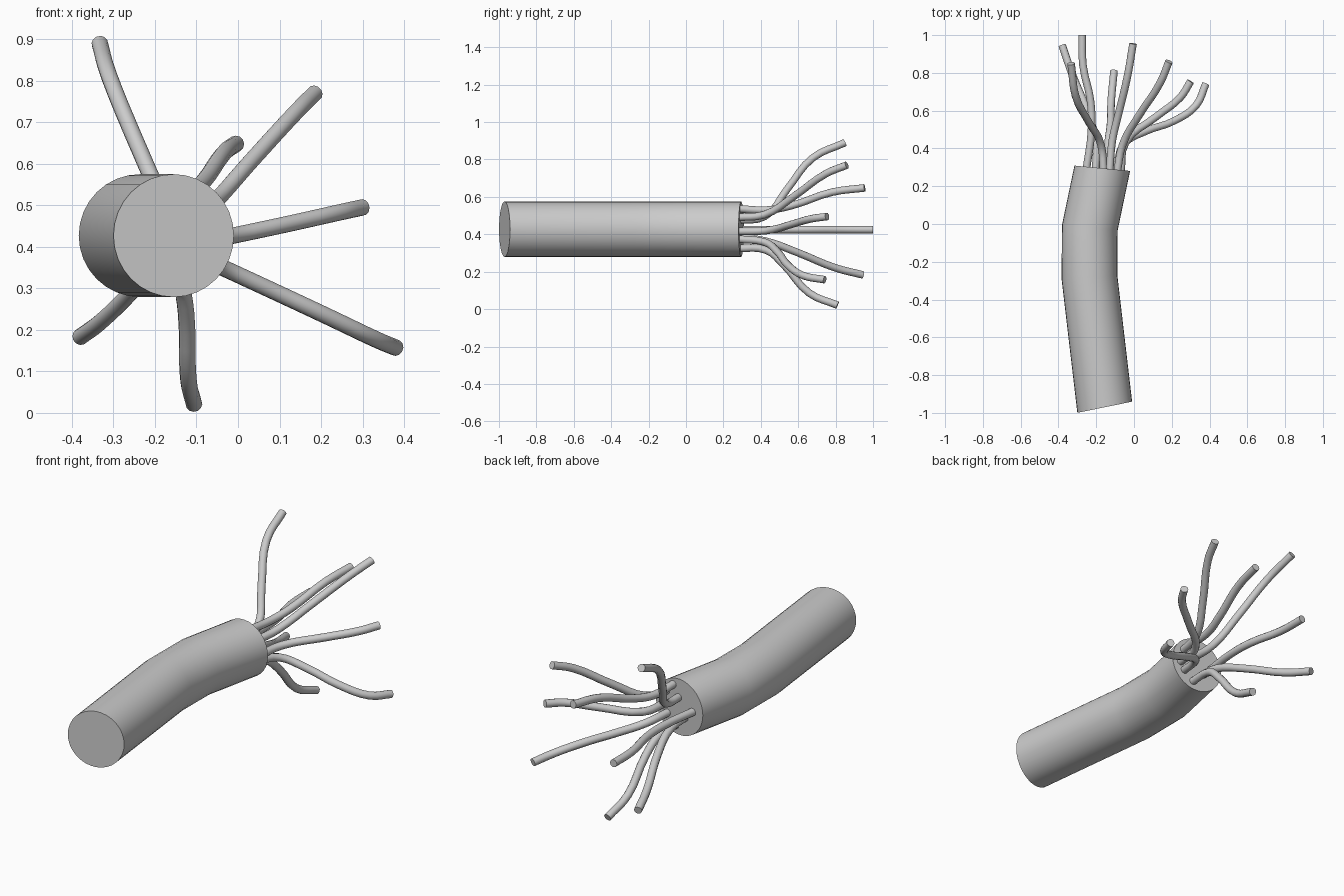
import bpy, bmesh, math
from mathutils import Vector

if "Cube" in bpy.data.objects:
    bpy.data.objects.remove(bpy.data.objects["Cube"])


def finish(obj, angle):
    bpy.ops.object.select_all(action='DESELECT')
    obj.select_set(True)
    bpy.context.view_layer.objects.active = obj
    bpy.ops.object.shade_smooth_by_angle(angle=math.radians(angle))


# Outer cable: round rings, each turned in plan by its own angle
RADIUS, SIDES, HEIGHT = 0.148, 32, 0.427
stations = [(-0.155, -0.970, 11.5), (-0.236, -0.280, 4), (-0.234, -0.020, -6), (-0.168, 0.295, -5.5)]
bm = bmesh.new()
rings = []
for x, y, turn in stations:
    t = math.radians(turn)
    side = Vector((math.cos(t), math.sin(t), 0))
    ring = []
    for i in range(SIDES):
        a = 2 * math.pi * i / SIDES
        p = Vector((x, y, HEIGHT)) + side * RADIUS * math.cos(a)
        p.z += RADIUS * math.sin(a)
        ring.append(bm.verts.new(p))
    rings.append(ring)
for r0, r1 in zip(rings, rings[1:]):
    for i in range(SIDES):
        j = (i + 1) % SIDES
        bm.faces.new((r0[i], r0[j], r1[j], r1[i]))
bm.faces.new(rings[0])
bm.faces.new(rings[-1])
bmesh.ops.recalc_face_normals(bm, faces=bm.faces)
mesh = bpy.data.meshes.new("cable_sheath")
bm.to_mesh(mesh)
bm.free()
sheath = bpy.data.objects.new("cable_sheath", mesh)
bpy.context.collection.objects.link(sheath)
finish(sheath, 30)


# Inner wire: round tube along a smooth path
def wire(name, points):
    curve = bpy.data.curves.new(name + "_path", 'CURVE')
    curve.dimensions = '3D'
    curve.bevel_depth = 0.02
    curve.bevel_resolution = 4
    curve.resolution_u = 4
    curve.use_fill_caps = True
    spline = curve.splines.new('BEZIER')
    spline.bezier_points.add(len(points) - 1)
    for bp, p in zip(spline.bezier_points, points):
        bp.co = p
        bp.handle_left_type = bp.handle_right_type = 'AUTO'
    tmp = bpy.data.objects.new(name + "_path", curve)
    bpy.context.collection.objects.link(tmp)
    bpy.context.view_layer.update()
    deps = bpy.context.evaluated_depsgraph_get()
    tube = bpy.data.meshes.new_from_object(tmp.evaluated_get(deps))
    tube.name = name
    bpy.data.objects.remove(tmp)
    obj = bpy.data.objects.new(name, tube)
    bpy.context.collection.objects.link(obj)
    finish(obj, 40)


# Eight splayed wires leaving the cut end
paths = [
    [(-0.16, 0.27, 0.475), (-0.175, 0.42, 0.495), (-0.24, 0.54, 0.64), (-0.31, 0.68, 0.81), (-0.333, 0.85, 0.89)],
    [(-0.09, 0.27, 0.49), (-0.06, 0.42, 0.505), (0.03, 0.58, 0.605), (0.14, 0.75, 0.725), (0.185, 0.86, 0.77)],
    [(-0.13, 0.27, 0.537), (-0.115, 0.44, 0.53), (-0.085, 0.57, 0.555), (-0.035, 0.78, 0.625), (-0.005, 0.955, 0.648)],
    [(-0.07, 0.27, 0.415), (-0.045, 0.43, 0.42), (0.12, 0.57, 0.455), (0.245, 0.67, 0.483), (0.30, 0.755, 0.495)],
    [(-0.095, 0.27, 0.375), (-0.055, 0.42, 0.358), (0.06, 0.49, 0.305), (0.21, 0.545, 0.235),
     (0.33, 0.63, 0.178), (0.38, 0.742, 0.157)],
    [(-0.145, 0.27, 0.325), (-0.137, 0.43, 0.315), (-0.125, 0.52, 0.24), (-0.12, 0.66, 0.085), (-0.106, 0.81, 0.021)],
    [(-0.205, 0.27, 0.385), (-0.20, 0.42, 0.365), (-0.245, 0.59, 0.305), (-0.33, 0.80, 0.22), (-0.38, 0.945, 0.183)],
    [(-0.255, 0.27, 0.425), (-0.225, 0.50, 0.425), (-0.23, 0.65, 0.425), (-0.27, 0.84, 0.425), (-0.274, 1.0, 0.425)],
]
for n, path in enumerate(paths, 1):
    wire(f"wire_{n}", path)
